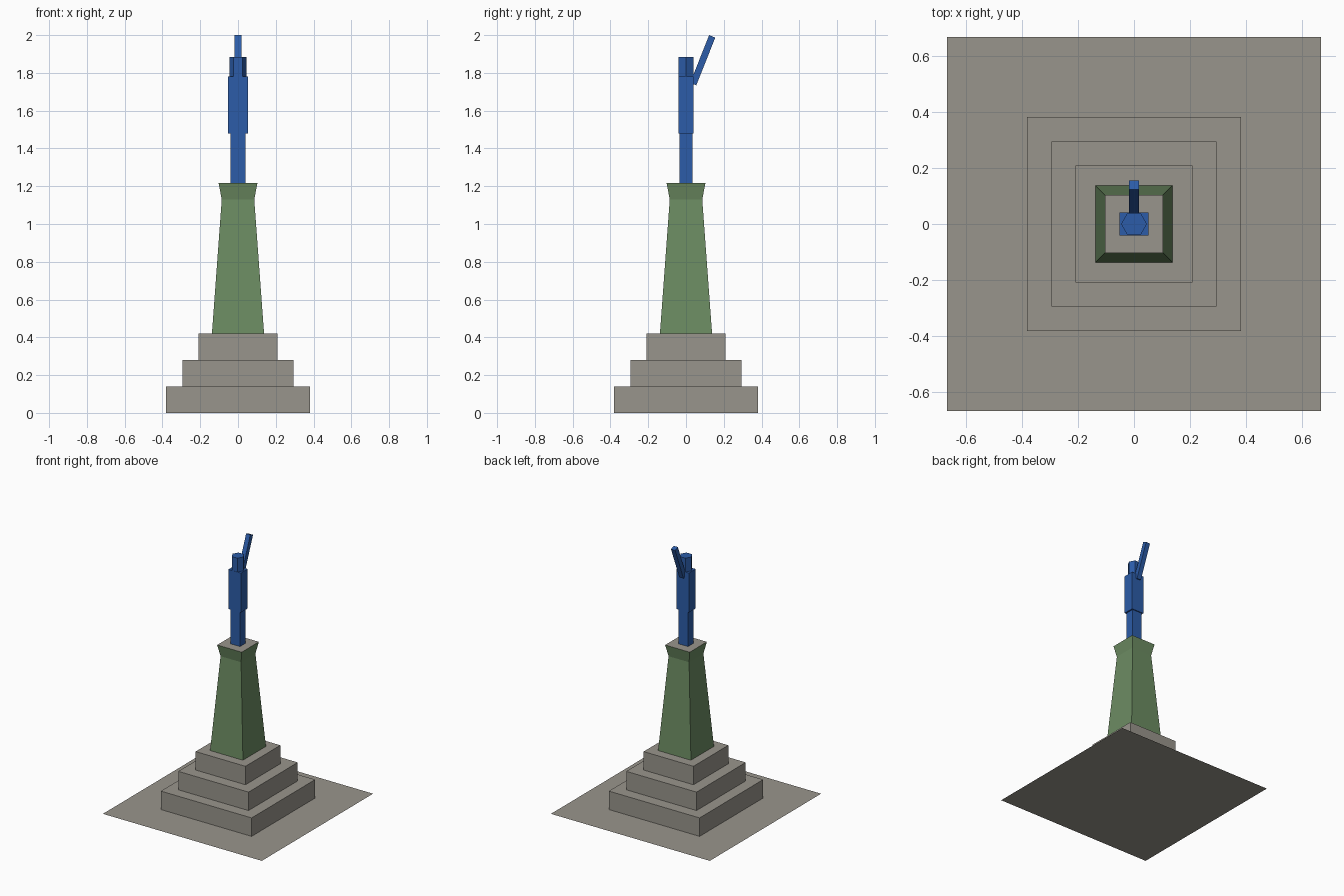
import bpy, bmesh, math
from mathutils import Matrix

if "Cube" in bpy.data.objects:
    bpy.data.objects.remove(bpy.data.objects["Cube"])


def material(name, rgb):
    m = bpy.data.materials.new(name)
    m.diffuse_color = (*rgb, 1.0)
    m.use_nodes = True
    m.node_tree.nodes["Principled BSDF"].inputs["Base Color"].default_value = m.diffuse_color
    return m


stone = material("grey stone", (0.318, 0.300, 0.263))
green = material("green stone", (0.150, 0.260, 0.122))
blue = material("blue paint", (0.025, 0.107, 0.392))


def make_object(name, bm, *mats):
    bmesh.ops.recalc_face_normals(bm, faces=bm.faces)
    mesh = bpy.data.meshes.new(name)
    bm.to_mesh(mesh)
    bm.free()
    for m in mats:
        mesh.materials.append(m)
    obj = bpy.data.objects.new(name, mesh)
    bpy.context.collection.objects.link(obj)
    return obj


def box(name, hx, hy, z0, z1, mat):
    """Box centred on the z axis, with half widths hx and hy."""
    bm = bmesh.new()
    bmesh.ops.create_cube(bm, size=1.0, matrix=Matrix.Translation((0, 0, (z0 + z1) / 2))
                          @ Matrix.Diagonal((2 * hx, 2 * hy, z1 - z0, 1)))
    return make_object(name, bm, mat)


# Flat ground slab, a single sheet
bm = bmesh.new()
bmesh.ops.create_grid(bm, x_segments=1, y_segments=1, size=0.667)
make_object("ground_slab", bm, stone)

# Three stacked steps
for i, half in enumerate((0.381, 0.295, 0.209)):
    box(f"step_{i + 1}", half, half, 0.14 * i, 0.14 * (i + 1), stone)

# Tapered pedestal with a flared top, lofted from square rings
bm = bmesh.new()
rings = []
for half, z in ((0.138, 0.42), (0.086, 1.13), (0.103, 1.217)):
    rings.append([bm.verts.new((sx * half, sy * half, z))
                  for sx, sy in ((-1, -1), (1, -1), (1, 1), (-1, 1))])
for low, high in zip(rings, rings[1:]):
    for i in range(4):
        j = (i + 1) % 4
        bm.faces.new((low[i], low[j], high[j], high[i]))
bm.faces.new(rings[0][::-1])
bm.faces.new(rings[-1]).material_index = 1  # stone top
make_object("pedestal", bm, green, stone)

# Figure: legs, torso and six-sided head
box("legs", 0.041, 0.034, 1.217, 1.48, blue)
box("torso", 0.052, 0.041, 1.48, 1.78, blue)
bm = bmesh.new()
bmesh.ops.create_cone(bm, cap_ends=True, segments=6, radius1=0.046, radius2=0.046,
                      depth=0.105, matrix=Matrix.Translation((0, 0, 1.8325))
                      @ Matrix.Rotation(math.radians(30), 4, "Z"))
# Turn the hexagon so that two corners lie on the x axis
tip = max(bm.verts, key=lambda v: v.co.x)
if abs(tip.co.y) > 0.01:
    bmesh.ops.rotate(bm, verts=bm.verts, cent=(0, 0, 0),
                     matrix=Matrix.Rotation(math.radians(30), 3, "Z"))
make_object("head", bm, blue)

# Raised arm leaning back
arm = box("raised_arm", 0.0175, 0.0175, -0.136, 0.136, blue)
arm.location = (0, 0.0885, 1.867)
arm.rotation_euler = (math.radians(-21.7), 0, 0)
